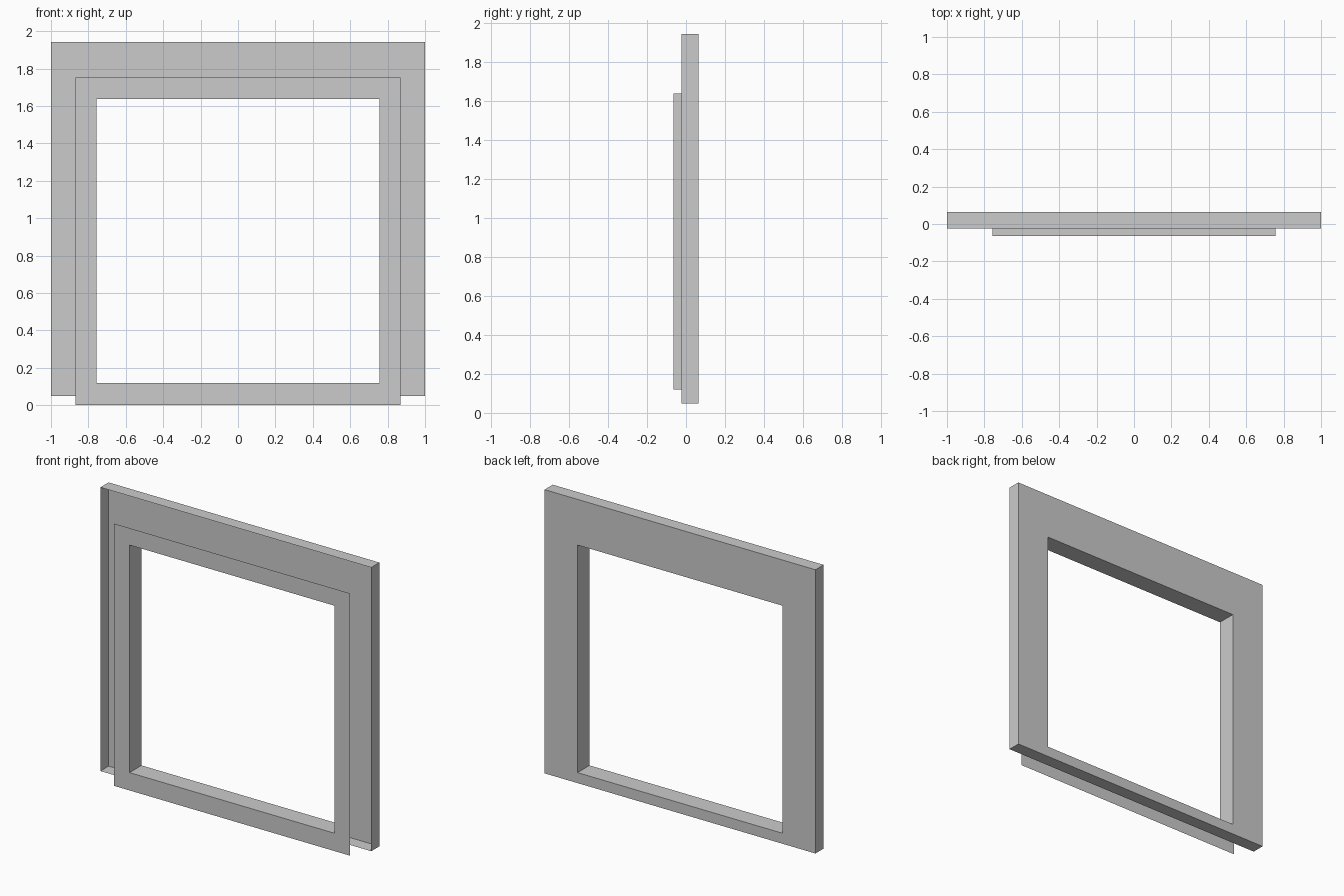
import bpy

if "Cube" in bpy.data.objects:
    bpy.data.objects.remove(bpy.data.objects["Cube"])

FRONT, LIP, BACK = -0.063, -0.023, 0.063


def rect(half_width, bottom, top, y):
    """Rectangle loop, counter-clockwise seen from the front."""
    w = half_width
    return [(-w, y, bottom), (w, y, bottom), (w, y, top), (-w, y, top)]


def skin(name, loops):
    """Open sheet bridging consecutive rectangle loops."""
    verts = [v for loop in loops for v in loop]
    faces = []
    for k in range(len(loops) - 1):
        a, b = 4 * k, 4 * (k + 1)
        for i in range(4):
            j = (i + 1) % 4
            faces.append((a + i, a + j, b + j, b + i))
    mesh = bpy.data.meshes.new(name)
    mesh.from_pydata(verts, [], faces)
    mesh.update()
    obj = bpy.data.objects.new(name, mesh)
    bpy.context.collection.objects.link(obj)
    return obj


flange = rect(0.87, 0.0, 1.751, FRONT)
opening_front = rect(0.757, 0.119, 1.638, FRONT)
opening_back = rect(0.757, 0.119, 1.638, BACK)
casing_back = rect(1.0, 0.049, 1.943, BACK)
casing_lip = rect(1.0, 0.049, 1.943, LIP)

# Thin front flange around the opening
skin("front_flange", [flange, opening_front])
# Inner walls of the opening
skin("opening_lining", [opening_front, opening_back])
# Back plate with outer walls, left open towards the front
skin("outer_casing", [opening_back, casing_back, casing_lip])
